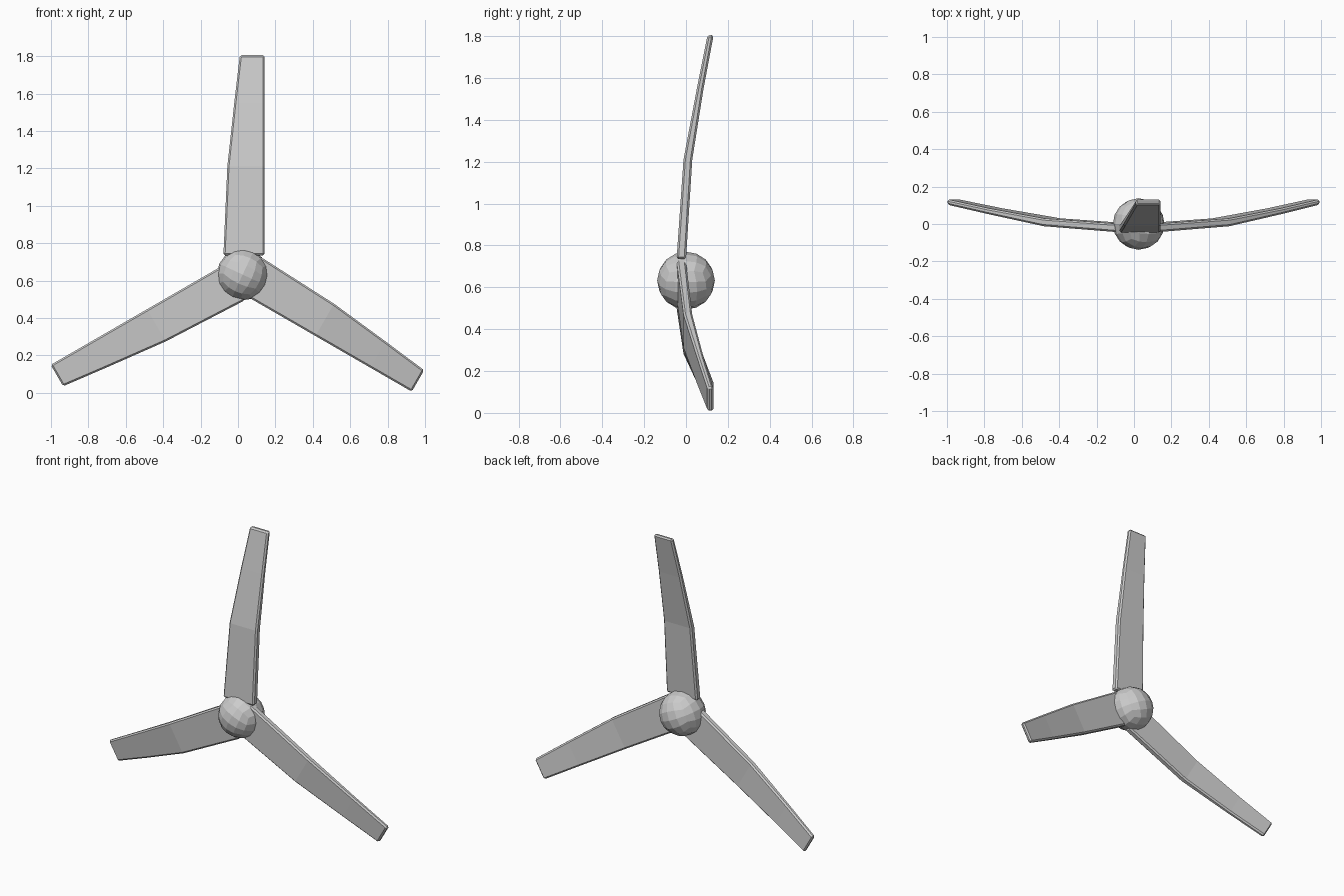
import bpy, bmesh, math
from mathutils import Matrix, Vector

if "Cube" in bpy.data.objects:
    bpy.data.objects.remove(bpy.data.objects["Cube"])

CENTRE = Vector((0.023, 0, 0.652))
# blade stations: height, left x, right x, front y, back y
STATIONS = [(0.735, -0.078, 0.142, -0.045, 0.0),
            (1.21, -0.057, 0.142, -0.012, 0.030),
            (1.55, -0.020, 0.142, 0.052, 0.084),
            (1.805, 0.010, 0.142, 0.103, 0.132)]


def add_object(name, bm):
    bmesh.ops.recalc_face_normals(bm, faces=bm.faces)
    mesh = bpy.data.meshes.new(name)
    bm.to_mesh(mesh)
    bm.free()
    ob = bpy.data.objects.new(name, mesh)
    bpy.context.collection.objects.link(ob)
    return ob


def blade(name, angle, dx, dz):
    bm = bmesh.new()
    rings = [[bm.verts.new(p) for p in ((l, f, z), (r, f, z), (r, b, z), (l, b, z))]
             for z, l, r, f, b in STATIONS]
    for lo, hi in zip(rings, rings[1:]):
        for i in range(4):
            j = (i + 1) % 4
            bm.faces.new((lo[i], lo[j], hi[j], hi[i]))
    bm.faces.new(rings[0])
    bm.faces.new(rings[-1])
    turn = Matrix.Rotation(math.radians(angle), 3, 'Y')
    bmesh.ops.rotate(bm, verts=bm.verts, cent=CENTRE, matrix=turn)
    bmesh.ops.translate(bm, verts=bm.verts, vec=(dx, 0, dz))
    ob = add_object(name, bm)
    mod = ob.modifiers.new("edge_bevel", 'BEVEL')
    mod.width = 0.009
    mod.segments = 1
    mod.limit_method = 'ANGLE'
    mod.angle_limit = math.radians(45)


# three swept blades
blade("top_blade", 0, 0, 0)
blade("right_blade", 120, -0.033, 0.034)
blade("left_blade", -120, 0.034, -0.029)

# faceted hub ball made from a subdivided cube
bm = bmesh.new()
bmesh.ops.create_cube(bm, size=2)
bmesh.ops.subdivide_edges(bm, edges=bm.edges, cuts=3, use_grid_fill=True)
for v in bm.verts:
    v.co = Vector([math.tan(c * math.pi / 4) for c in v.co]).normalized() * 0.138
bmesh.ops.rotate(bm, verts=bm.verts, matrix=Matrix.Rotation(math.radians(25), 3, 'Y'))
bmesh.ops.translate(bm, verts=bm.verts, vec=(0.025, 0, 0.632))
add_object("hub", bm)
